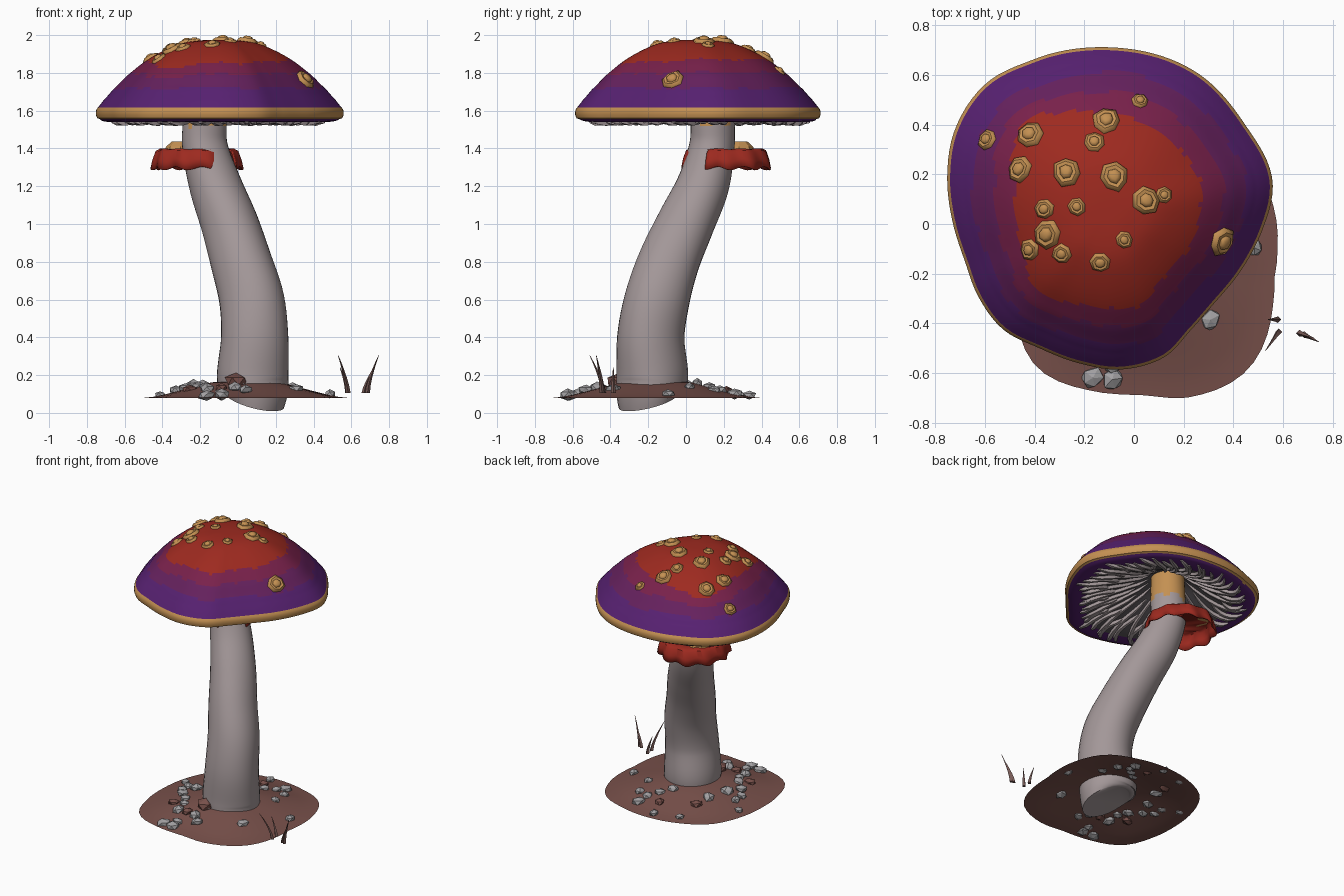
import bpy, bmesh, math, random
from math import sin, cos, pi, radians
from mathutils import Vector, Matrix

if "Cube" in bpy.data.objects:
    bpy.data.objects.remove(bpy.data.objects["Cube"])

random.seed(4)
COLOURS = {
    "red": (.34, .023, .014), "magenta": (.19, .015, .07), "plum": (.13, .015, .11),
    "violet": (.095, .015, .165), "tan": (.55, .28, .085), "stem_grey": (.365, .31, .315),
    "soil": (.19, .082, .07), "stone": (.36, .35, .36), "dry_grass": (.18, .10, .09),
    "gill_shadow": (.10, .09, .098)}
MATS = {}
for n, c in COLOURS.items():
    MATS[n] = bpy.data.materials.new(n)
    MATS[n].diffuse_color = (*c, 1)


def finish(name, bm, mats, smooth=None, rule=None):
    """Turn a bmesh into an object, colouring faces by an optional rule."""
    bmesh.ops.recalc_face_normals(bm, faces=bm.faces)
    if rule:
        for f in bm.faces:
            f.material_index = mats.index(rule(f.calc_center_median()))
    me = bpy.data.meshes.new(name)
    bm.to_mesh(me)
    bm.free()
    for m in mats:
        me.materials.append(MATS[m])
    ob = bpy.data.objects.new(name, me)
    bpy.context.collection.objects.link(ob)
    if smooth:
        bpy.ops.object.select_all(action='DESELECT')
        ob.select_set(True)
        bpy.context.view_layer.objects.active = ob
        bpy.ops.object.shade_smooth_by_angle(angle=radians(smooth))
    return ob


def loft(bm, rings, closed=True, ends=True):
    vs = [[bm.verts.new(p) for p in r] for r in rings]
    n = len(vs[0])
    for a, b in zip(vs, vs[1:]):
        for i in range(n if closed else n - 1):
            j = (i + 1) % n
            bm.faces.new((a[i], a[j], b[j], b[i]))
    if ends:
        bm.faces.new(vs[0][::-1])
        bm.faces.new(vs[-1])


def spline(keys, x, period=None):
    """Catmull-Rom lookup in sorted (x, value) pairs; values may be vectors."""
    if period:
        x %= period
        keys = [(k - period, v) for k, v in keys[-3:]] + keys + [(k + period, v) for k, v in keys[:3]]
    i = max([k for k in range(len(keys) - 1) if keys[k][0] <= x] or [0])
    x0, x1 = keys[i][0], keys[i + 1][0]
    u = min(1, max(0, (x - x0) / (x1 - x0)))
    p = [keys[min(len(keys) - 1, max(0, i + k))][1] for k in (-1, 0, 1, 2)]
    return (p[1] * 2 + (p[2] - p[0]) * u + (p[0] * 2 - p[1] * 5 + p[2] * 4 - p[3]) * u * u
            + (p[1] * 3 - p[0] - p[2] * 3 + p[3]) * u ** 3) * .5


# ---- cap: uneven outline swept through a dome, rim and hollow underside
CAP_C, STEM_TOP = Vector((-.10, .05)), Vector((-.175, .14))
CAP_R = [(11, .668), (33, .648), (57, .66), (90, .66), (118, .684), (134, .714), (152, .702),
         (169, .663), (184, .63), (199, .613), (212, .626), (228, .637), (243, .616), (260, .622),
         (274, .636), (291, .625), (304, .579), (319, .56), (336, .58), (352, .617)]
DOME = [(0, 1.975), (.15, 1.972), (.3, 1.957), (.45, 1.918), (.6, 1.862), (.75, 1.785), (.87, 1.708),
        (.95, 1.65), (.985, 1.618)]
UNDER = [(.15, 1.72), (.3, 1.67), (.5, 1.605), (.75, 1.55), (.9, 1.54), (.97, 1.55)]
RED_EDGE = [(0, .58), (48, .58), (90, .60), (133, .68), (175, .58), (223, .66), (270, .62), (315, .61)]


def cap_pt(a, t, z, centre=CAP_C):
    edge = CAP_C + Vector((cos(a), sin(a))) * spline(CAP_R, math.degrees(a), 360)
    return (centre + (edge - centre) * t).to_3d() + Vector((0, 0, z))


def cap_t(p):
    d = Vector((p[0], p[1])) - CAP_C
    return d.length / spline(CAP_R, math.degrees(math.atan2(d.y, d.x)), 360)


def cap_rule(p):
    t = cap_t(p)
    a = math.atan2(p.y - CAP_C.y, p.x - CAP_C.x)
    if p.z > spline(DOME, min(t, .985)) - .015 and t < .982:
        shift = spline(RED_EDGE, math.degrees(a), 360) - .59
        t += .010 * sin(7 * a + 1) + .007 * sin(16 * a) + .004 * sin(31 * a)
        return ("red" if t < .59 + shift else "magenta" if t < .72 + shift * .5
                else "plum" if t < .85 else "violet")
    if t > .965:
        return "tan"
    return "violet" if t > .78 else "gill_shadow"


N = 120
angles = [2 * pi * i / N for i in range(N)]
rings = [[cap_pt(a, t, spline(DOME, t)) for a in angles] for t in [.02 + .965 * k / 40 for k in range(41)]]
rings += [[cap_pt(a, t, z) for a in angles] for t, z in
          [(.998, 1.607), (1.003, 1.595), (1.003, 1.578), (.992, 1.56), (.968, 1.555)]]
rings += [[cap_pt(a, t, spline(UNDER, t), STEM_TOP) for a in angles]
          for t in (.955, .92, .86, .8, .72, .6, .45, .3, .18)]
bm = bmesh.new()
loft(bm, rings)
finish("cap", bm, ["red", "magenta", "plum", "violet", "tan", "gill_shadow"], 50, cap_rule)

# ---- gills: tapered strips bending from the rim to the stem
bm = bmesh.new()
for i in range(58):
    a0 = 2 * pi * (i + random.uniform(-.2, .2)) / 58
    t0, t1 = random.uniform(.83, .92), (.19, .5, .32, .58)[i % 4]
    secs = []
    for k in range(8):
        u = k / 7
        t = t0 + (t1 - t0) * u
        a = a0 + .12 * sin(3 * u)
        w = (.6 if k in (0, 7) else 1) * (.002 + .046 * t)
        z = spline(UNDER, t)
        p = cap_pt(a, t, z, STEM_TOP)
        side = Vector((-sin(a), cos(a), 0)) * w * .5
        drop = Vector((0, 0, -.006 if k in (0, 7) else -.02))
        up = Vector((0, 0, .012))
        secs.append([p - side + up, p + side + up, p + side * .6 + drop, p - side * .6 + drop])
    loft(bm, secs)
finish("gills", bm, ["stem_grey"], 40)

# ---- warts: seven-sided skirt with a round knob, standing along the dome normal
WARTS = [(-.59, .34, .045), (-.42, .36, .057), (-.11, .415, .057), (.025, .495, .035), (-.16, .33, .042),
         (-.46, .22, .052), (-.27, .21, .06), (-.08, .19, .06), (.05, .095, .057), (.12, .115, .035),
         (-.36, .06, .042), (-.23, .07, .037), (-.35, -.04, .06), (-.42, -.105, .044), (-.29, -.12, .042),
         (-.135, -.155, .042), (-.04, -.065, .035), (.355, -.07, .06)]


def dome_pt(x, y):
    return Vector((x, y, spline(DOME, cap_t((x, y)))))


bm = bmesh.new()
for x, y, r in WARTS:
    p, e = dome_pt(x, y), .02
    nrm = (dome_pt(x + e, y) - dome_pt(x - e, y)).cross(dome_pt(x, y + e) - dome_pt(x, y - e)).normalized()
    m = Matrix.Translation(p) @ nrm.to_track_quat('Z', 'Y').to_matrix().to_4x4()
    spin = random.random() * 6
    jag = [random.uniform(.9, 1.08) for _ in range(7)]
    loft(bm, [[m @ Vector((r * q * j * cos(spin + i * 2 * pi / 7), r * q * j * sin(spin + i * 2 * pi / 7), r * h))
               for i, j in enumerate(jag)]
              for q, h in ((1, -.2), (1, .08), (.75, .3), (.5, .26), (.44, .42), (.24, .52))])
finish("cap_warts", bm, ["tan"], 50)

# ---- stem: round section along a leaning S curve (x, y, z, radius)
PATH = [(.085, -.195, .066, .163), (.08, -.185, .12, .182), (.075, -.18, .2, .19), (.088, -.19, .4, .178),
        (.075, -.155, .6, .172), (.02, -.09, .8, .162), (-.043, .0, 1.0, .152), (-.12, .09, 1.2, .139),
        (-.176, .135, 1.4, .121), (-.177, .14, 1.55, .116), (-.175, .14, 1.74, .11)]
KEYS = [(i, Vector(p)) for i, p in enumerate(PATH)]
bm = bmesh.new()
rings = []
for k in range(61):
    s = k / 6
    c = spline(KEYS, s)
    t = (spline(KEYS, min(10, s + .1)) - spline(KEYS, max(0, s - .1))).to_3d().normalized()
    t = t.lerp(Vector((.25, -.25, .93)), max(0, 1 - s / 1.6)).normalized()
    q = Vector((0, 0, 1)).rotation_difference(t)
    rings.append([c.to_3d() + q @ Vector((cos(a), sin(a), 0)) * c.w *
                  (1 + .02 * sin(3 * a + s)) for a in [2 * pi * i / 32 for i in range(32)]])
loft(bm, rings)
finish("stem", bm, ["stem_grey", "tan"], 50, lambda p: "tan" if p.z > 1.535 +
       .025 * sin(6 * math.atan2(p.y - .14, p.x + .175)) else "stem_grey")

# ---- collar: ruffled skirt, split at the front right
bm = bmesh.new()
arc = [radians(-28 + 326 * i / 80) for i in range(81)]
rings = [[Vector((-.175 + .118 * cos(a), .135 + .118 * sin(a), 1.388)) for a in arc]]
for r, z, w in ((.195, 1.398, .003), (.215, 1.385, .005), (.23, 1.34, .007), (.238, 1.295, .009)):
    rings.append([Vector((-.217 + (r + w * cos(10 * a)) * cos(a), .212 + (r + w * cos(10 * a)) * sin(a),
                          z + w * cos(10 * a + 2))) for a in arc])
loft(bm, rings, closed=False, ends=False)
ob = finish("collar", bm, ["red"], 40)
ob.modifiers.new("thickness", 'SOLIDIFY').thickness = .01
bm = bmesh.new()
loft(bm, [[Vector((-.305 + r * cos(i * pi / 4), .28 + r * sin(i * pi / 4), z)) for i in range(8)]
          for r, z in ((.085, 1.385), (.075, 1.41), (.045, 1.437))])
finish("collar_wart", bm, ["tan"])

# ---- soil: thin mounded shell, open underneath
SOIL_R = [(0, .535), (20, .565), (45, .60), (67, .565), (90, .55), (112, .555), (135, .57), (158, .545),
          (180, .535), (202, .56), (224, .60), (250, .55), (270, .53), (287, .566), (315, .597), (350, .535)]
SOIL_Z = [(0, .175), (.3, .165), (.6, .125), (.85, .092), (1, .08)]
bm = bmesh.new()
loft(bm, [[Vector((.04 + t * spline(SOIL_R, d, 360) * cos(radians(d)),
                   -.16 + t * spline(SOIL_R, d, 360) * sin(radians(d)), spline(SOIL_Z, t)))
           for d in range(0, 360, 6)] for t in (1, .9, .8, .65, .5, .35, .2, .05)], ends=False)
finish("soil_mound", bm, ["soil"], 40)


# ---- stones: jittered lumps, placed across (u) and along (v) the lean of the stem
def stones(name, mat, spots):
    bm = bmesh.new()
    for u, v, r in spots:
        z = spline(SOIL_Z, min(1, math.hypot(u, v) / .57))
        c = Vector((.04 + (u - v) * .7071, -.16 + (u + v) * .7071, z + r * .1))
        m = Matrix.Translation(c) @ Matrix.Rotation(random.random() * 6, 4, 'Z') @ Matrix.Diagonal((1.1, .9, .65, 1))
        for w in bmesh.ops.create_icosphere(bm, subdivisions=1, radius=r)["verts"]:
            w.co = m @ (w.co * random.uniform(.85, 1.12))
    finish(name, bm, [mat])


stones("stones", "stone", [
    (-.35, -.06, .047), (-.28, .07, .042), (-.27, .25, .036), (-.17, -.12, .04), (-.26, -.18, .045),
    (-.47, -.18, .046), (-.42, -.24, .046), (.34, .36, .036), (.41, .18, .045), (.38, .06, .038),
    (.18, .45, .03), (-.22, .42, .03), (.26, .14, .034), (.03, -.35, .044), (.36, -.27, .035), (.17, .14, .036),
    (.34, .14, .036), (-.04, .28, .046), (-.18, .21, .046), (-.26, -.26, .04), (-.28, .17, .042),
    (-.38, -.2, .036), (-.3, -.0, .036), (-.22, .3, .036), (.3, -.05, .036)])
stones("soil_clods", "soil", [(-.17, -.1, .068), (-.3, -.12, .04), (.05, .34, .04), (.28, .25, .034), (-.36, .06, .04)])

# ---- grass: bent spikes beside the mound
bm = bmesh.new()
for b, e in (((.58, -.385, .105), (.54, -.385, .24)), ((.583, -.435, .105), (.53, -.51, .305)),
             ((.667, -.44, .105), (.725, -.46, .25)), ((.685, -.445, .105), (.745, -.475, .305))):
    b, e = Vector(b), Vector(e)
    secs = []
    for k in range(6):
        u = k / 5
        c = Vector((*(b.xy + (e.xy - b.xy) * u ** 1.4), b.z + (e.z - b.z) * u))
        r = .012 * (1 - u) + .0015
        secs.append([c + Vector((r * cos(i * pi / 2), r * sin(i * pi / 2), 0)) for i in range(4)])
    loft(bm, secs)
finish("grass_blades", bm, ["dry_grass"])

for m in bpy.data.materials:
    if m.users and not m.is_grease_pencil:
        m.use_nodes = True
        m.node_tree.nodes["Principled BSDF"].inputs["Base Color"].default_value = m.diffuse_color
